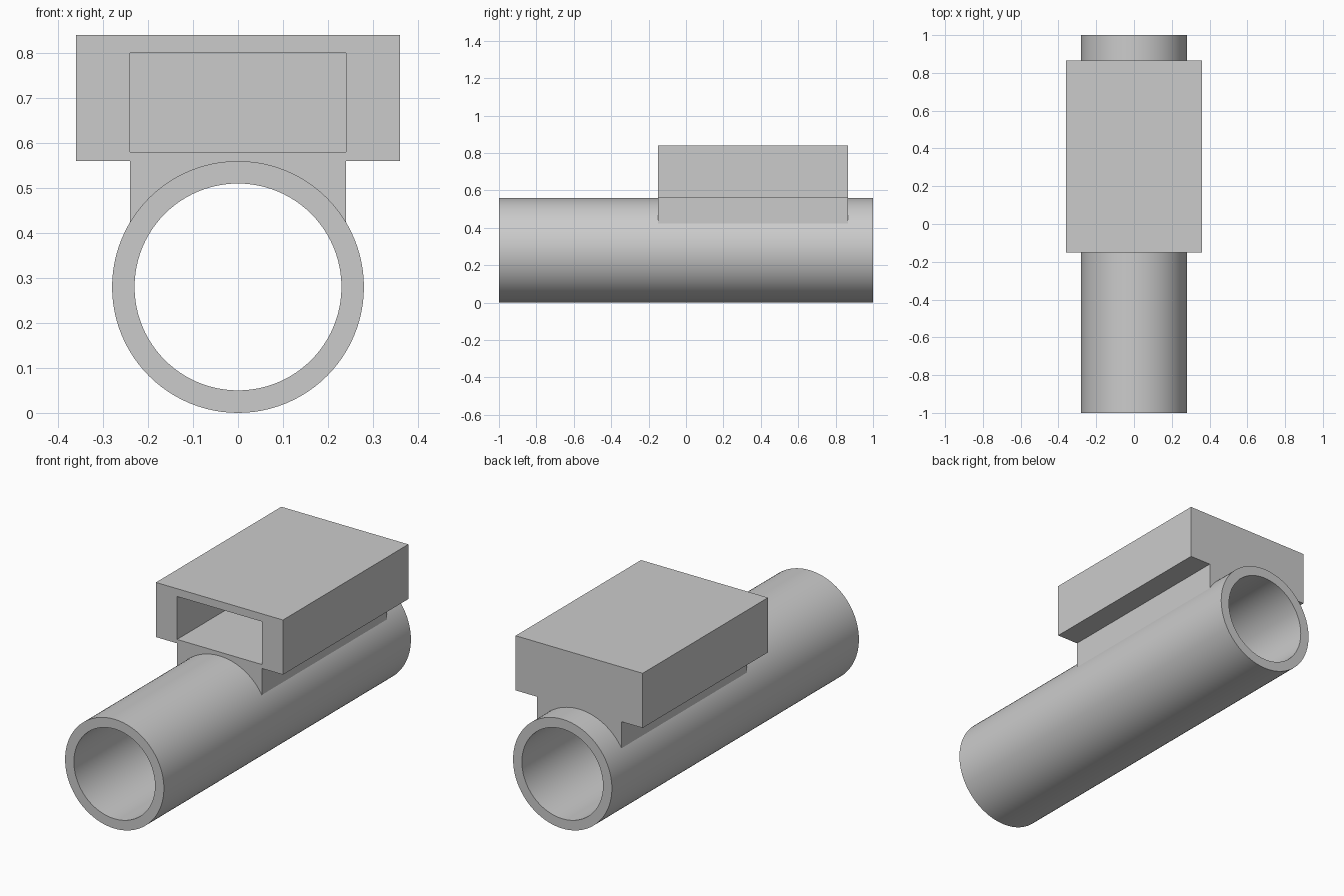
import bpy, bmesh, math

if "Cube" in bpy.data.objects:
    bpy.data.objects.remove(bpy.data.objects["Cube"], do_unlink=True)

grey = bpy.data.materials.new("plain grey")
grey.use_nodes = True
grey.diffuse_color = (0.6, 0.6, 0.6, 1)
grey.node_tree.nodes["Principled BSDF"].inputs["Base Color"].default_value = (0.6, 0.6, 0.6, 1)

OUTER, INNER, CENTRE_Z = 0.28, 0.23, 0.28
HOUSE_FRONT, HOUSE_BACK = -0.15, 0.865
NECK, HOUSE_HALF = 0.24, 0.36


def finish(bm, name):
    """Turn a bmesh into a named object with the grey material."""
    bmesh.ops.recalc_face_normals(bm, faces=bm.faces)
    mesh = bpy.data.meshes.new(name)
    bm.to_mesh(mesh)
    bm.free()
    mesh.materials.append(grey)
    obj = bpy.data.objects.new(name, mesh)
    bpy.context.collection.objects.link(obj)
    return obj


def activate(obj):
    bpy.ops.object.select_all(action='DESELECT')
    obj.select_set(True)
    bpy.context.view_layer.objects.active = obj


def extrude_profile(name, points, y0, y1):
    """Extrude an x-z outline along y."""
    bm = bmesh.new()
    face = bm.faces.new([bm.verts.new((x, y0, z)) for x, z in points])
    moved = bmesh.ops.extrude_face_region(bm, geom=[face])["geom"]
    verts = [v for v in moved if isinstance(v, bmesh.types.BMVert)]
    bmesh.ops.translate(bm, verts=verts, vec=(0, y1 - y0, 0))
    return finish(bm, name)


# Hollow tube: four rings joined in a closed loop
bm = bmesh.new()
SIDES = 96
rings = []
for radius, y in ((OUTER, -1), (OUTER, 1), (INNER, 1), (INNER, -1)):
    angles = [math.tau * i / SIDES for i in range(SIDES)]
    rings.append([bm.verts.new((radius * math.cos(a), y, CENTRE_Z + radius * math.sin(a)))
                  for a in angles])
for k in range(4):
    a, b = rings[k], rings[(k + 1) % 4]
    for i in range(SIDES):
        j = (i + 1) % SIDES
        bm.faces.new((a[i], a[j], b[j], b[i]))
tube = finish(bm, "tube")
activate(tube)
bpy.ops.object.shade_smooth_by_angle(angle=math.radians(30))

# Housing: wide box on a narrower neck whose underside follows the tube wall
SADDLE = 0.26
start = math.acos(NECK / SADDLE)
arc = []
for i in range(25):
    a = start + (math.pi - 2 * start) * i / 24
    arc.append((SADDLE * math.cos(a), CENTRE_Z + SADDLE * math.sin(a)))
outline = arc + [(-NECK, 0.56), (-HOUSE_HALF, 0.56), (-HOUSE_HALF, 0.84),
                 (HOUSE_HALF, 0.84), (HOUSE_HALF, 0.56), (NECK, 0.56)]
housing = extrude_profile("housing", outline, HOUSE_FRONT, HOUSE_BACK)

# Rectangular pocket, open at the front only
slot = [(-NECK, 0.58), (NECK, 0.58), (NECK, 0.80), (-NECK, 0.80)]
cutter = extrude_profile("pocket_cutter", slot, HOUSE_FRONT - 0.1, HOUSE_BACK - 0.05)
cutter.hide_render = True
cut = housing.modifiers.new("pocket", 'BOOLEAN')
cut.operation = 'DIFFERENCE'
cut.solver = 'EXACT'
cut.object = cutter
activate(housing)
bpy.ops.object.modifier_apply(modifier=cut.name)
bpy.data.objects.remove(cutter, do_unlink=True)
